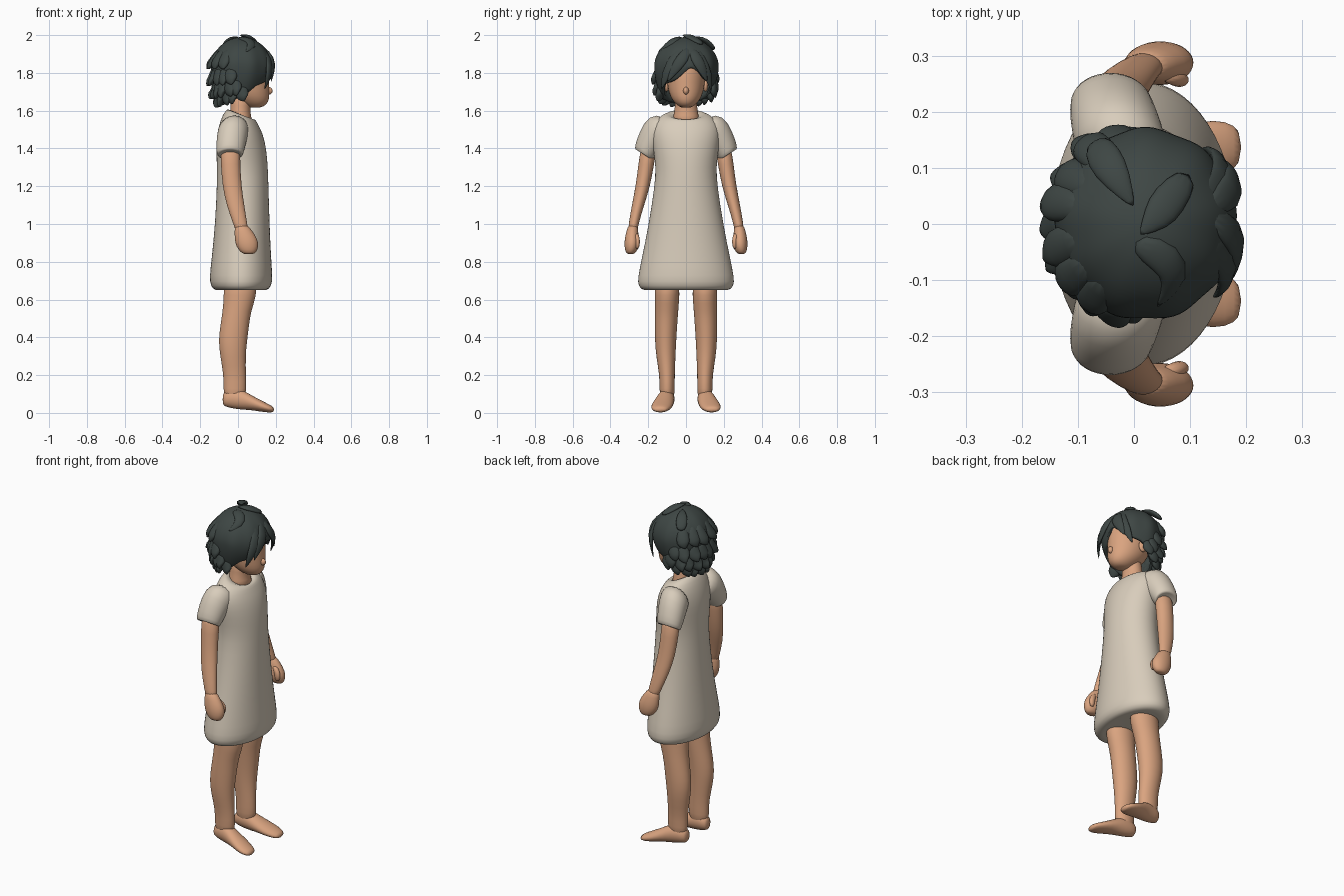
import bpy, bmesh, math, random
from mathutils import Vector

random.seed(4)
if "Cube" in bpy.data.objects:
    bpy.data.objects.remove(bpy.data.objects["Cube"])


def material(name, rgb):
    m = bpy.data.materials.new(name)
    m.use_nodes = True
    m.diffuse_color = (*rgb, 1)
    bsdf = m.node_tree.nodes["Principled BSDF"]
    bsdf.inputs["Base Color"].default_value = (*rgb, 1)
    bsdf.inputs["Roughness"].default_value = 0.8
    return m


SKIN = material("warm skin", (0.70, 0.37, 0.215))
CLOTH = material("cream cloth", (0.69, 0.61, 0.50))
HAIR = material("dark hair", (0.048, 0.062, 0.058))


def finish(name, bm, mat, levels=1):
    bmesh.ops.recalc_face_normals(bm, faces=bm.faces)
    for f in bm.faces:
        f.smooth = True
    mesh = bpy.data.meshes.new(name)
    bm.to_mesh(mesh)
    bm.free()
    mesh.materials.append(mat)
    ob = bpy.data.objects.new(name, mesh)
    bpy.context.collection.objects.link(ob)
    if levels:
        mod = ob.modifiers.new("smooth", 'SUBSURF')
        mod.levels = mod.render_levels = levels
    return ob


def skin_rings(bm, rows):
    """Bridge consecutive closed rows of vertices."""
    n = len(rows[0])
    for a, b in zip(rows, rows[1:]):
        for i in range(n):
            j = (i + 1) % n
            bm.faces.new((a[i], a[j], b[j], b[i]))


def loft(name, mat, rings, n=18):
    """Capped skin over elliptical rings given as (centre, u axis, v axis)."""
    bm = bmesh.new()
    rows = []
    for c, u, v in rings:
        c, u, v = Vector(c), Vector(u), Vector(v)
        angles = [2 * math.pi * i / n for i in range(n)]
        rows.append([bm.verts.new(c + u * math.cos(t) + v * math.sin(t)) for t in angles])
    skin_rings(bm, rows)
    bm.faces.new(rows[0])
    bm.faces.new(rows[-1])
    return finish(name, bm, mat)


def level(rings):
    """Horizontal rings from (x, y, z, x radius, y radius)."""
    return [((x, y, z), (a, 0, 0), (0, b, 0)) for x, y, z, a, b in rings]


def ball(name, mat, centre, radii):
    bm = bmesh.new()
    bmesh.ops.create_uvsphere(bm, u_segments=16, v_segments=10, radius=1)
    for v in bm.verts:
        v.co = Vector(c + p * r for c, p, r in zip(centre, v.co, radii))
    return finish(name, bm, mat, 0)


# Head, neck and face
loft("head", SKIN, level([
    (.09, 0, 1.615, .03, .025), (.09, 0, 1.63, .062, .05), (.072, 0, 1.66, .095, .077),
    (.052, 0, 1.70, .116, .094), (.04, 0, 1.75, .126, .102), (.03, 0, 1.82, .137, .107),
    (.02, 0, 1.90, .115, .09), (.02, 0, 1.95, .06, .05)]))
loft("neck", SKIN, level([
    (.015, 0, 1.52, .07, .08), (.012, 0, 1.58, .055, .066),
    (.012, 0, 1.62, .052, .058), (.02, 0, 1.70, .06, .06)]))
ball("nose", SKIN, (.163, 0, 1.705), (.02, .015, .02))

# Dress body with a tilted neckline and a tucked hem
dress = [((.018, 0, 1.56), (.05, 0, -.02), (0, .065, 0)),
         ((.018, 0, 1.585), (.064, 0, -.027), (0, .085, 0)),
         ((.014, 0, 1.575), (.082, 0, -.027), (0, .13, 0)),
         ((.008, 0, 1.54), (.10, 0, -.015), (0, .17, 0))]
dress += level([
    (.01, 0, 1.48, .122, .185), (.018, 0, 1.40, .133, .175), (.023, 0, 1.30, .136, .16),
    (.025, 0, 1.20, .137, .167), (.023, 0, 1.00, .145, .198), (.018, 0, .82, .158, .235),
    (.016, 0, .72, .168, .256), (.016, 0, .67, .163, .257), (.016, 0, .645, .135, .225),
    (.016, 0, .655, .10, .18)])
loft("dress", CLOTH, dress, 28)

# Limbs, built once for each side
for side, s in (("left", 1), ("right", -1)):
    ball(side + "_ear", SKIN, (.025, s * .103, 1.735), (.024, .014, .035))
    loft(side + "_sleeve", CLOTH, [
        ((-.015, s * .09, 1.505), (.08, 0, 0), (0, s * .02, .075)),
        ((-.025, s * .15, 1.497), (.084, 0, 0), (0, s * .05, .082)),
        ((-.036, s * .19, 1.435), (.08, 0, 0), (0, s * .058, .052)),
        ((-.042, s * .221, 1.378), (.073, 0, 0), (0, s * .052, .034)),
        ((-.042, s * .222, 1.362), (.066, 0, 0), (0, s * .047, .030)),
        ((-.042, s * .219, 1.372), (.05, 0, 0), (0, s * .035, .022))])
    loft(side + "_arm", SKIN, level([
        (-.04, s * .195, 1.42, .055, .045), (-.04, s * .21, 1.32, .052, .042),
        (-.032, s * .228, 1.20, .051, .039), (-.014, s * .254, 1.10, .048, .033),
        (.012, s * .278, 1.00, .037, .026), (.025, s * .283, .95, .034, .026)]))
    loft(side + "_hand", SKIN, level([
        (.015, s * .28, 1.0, .034, .025), (.03, s * .285, .96, .048, .031),
        (.043, s * .286, .92, .062, .040), (.05, s * .287, .88, .060, .040),
        (.055, s * .292, .85, .042, .028), (.057, s * .293, .84, .024, .015)]))
    loft(side + "_thumb", SKIN, level([
        (.055, s * .265, .955, .016, .012), (.08, s * .257, .925, .019, .014),
        (.083, s * .256, .89, .017, .013), (.08, s * .26, .867, .010, .009)]), 10)
    loft(side + "_leg", SKIN, level([
        (.012, s * .10, .72, .09, .07), (.012, s * .10, .62, .088, .066),
        (-.006, s * .103, .54, .076, .063), (-.018, s * .106, .46, .077, .060),
        (-.028, s * .108, .38, .077, .057), (-.027, s * .107, .30, .068, .052),
        (-.017, s * .10, .20, .060, .041), (-.016, s * .10, .13, .062, .041),
        (-.018, s * .10, .06, .056, .038)]))
    foot = [(-.082, .098, .07, .022, .028), (-.065, .099, .077, .038, .046),
            (0, .103, .077, .044, .06), (.06, .115, .058, .052, .042),
            (.12, .128, .037, .058, .031), (.165, .137, .023, .048, .022),
            (.192, .137, .017, .03, .013)]
    loft(side + "_foot", SKIN,
         [((x, s * y, z), (0, w, 0), (0, 0, h)) for x, y, z, w, h in foot])

# Hair cap: a dome whose skirt is short at the brow and long at the nape
CENTRE, DOME = Vector((.02, 0, 1.835)), Vector((.163, .172, .155))


def skirt(deg):
    """Hair length below the dome's rim at an angle from the face."""
    a = abs(deg - 10 if deg <= 180 else 370 - deg)
    table = [(0, .0), (30, .075), (65, .10), (95, .16), (140, .19), (190, .2)]
    for (a0, d0), (a1, d1) in zip(table, table[1:]):
        if a <= a1:
            return d0 + (d1 - d0) * (a - a0) / (a1 - a0)
    return .2


def cap_point(deg, f, scale=1.0):
    """f from -1 at the crown through 0 at the rim to 1 at the tips."""
    t = math.radians(deg)
    if f < 0:
        r, z = math.cos(-f * math.pi / 2), DOME.z * math.sin(-f * math.pi / 2)
    else:
        drop = skirt(deg)
        r, z = 1 - .3 * f * f * drop / .2, -drop * f
    r *= scale * (1 + .022 * math.sin(9 * t) * (1 - abs(f)))
    return CENTRE + Vector((DOME.x * r * math.cos(t), DOME.y * r * math.sin(t), z))


bm = bmesh.new()
steps = [-.97, -.85, -.7, -.5, -.3, -.12, 0, .25, .5, .75, 1]
rows = [[bm.verts.new(cap_point(d, f)) for d in range(0, 360, 8)] for f in steps]
skin_rings(bm, rows)
bm.faces.new(rows[0])
cap = finish("hair_cap", bm, HAIR)
shell = cap.modifiers.new("thickness", 'SOLIDIFY')
shell.thickness, shell.offset = .022, -1


def lock(name, path, width, thick):
    """Pointed flattened strand lying along a path."""
    pts = [Vector(p) for p in path]
    rings = []
    for i, p in enumerate(pts):
        along = (pts[min(i + 1, len(pts) - 1)] - pts[max(i - 1, 0)]).normalized()
        across = along.cross(p - CENTRE).normalized()
        taper = (.6, 1, .8, .06)[i]
        rings.append((p, across * width * taper, across.cross(along) * thick * taper))
    loft(name, HAIR, rings, 10)


# Fringe parted off-centre, sweeping to both sides
fringe = {
    "fringe_left": [(.11, .04, 1.945), (.165, .075, 1.87), (.155, .12, 1.79), (.12, .135, 1.70)],
    "fringe_left_inner": [(.13, .03, 1.93), (.178, .055, 1.875), (.176, .09, 1.815), (.16, .112, 1.75)],
    "fringe_right": [(.11, -.02, 1.95), (.172, -.06, 1.87), (.165, -.11, 1.79), (.14, -.13, 1.71)],
    "fringe_right_inner": [(.13, .02, 1.935), (.184, -.02, 1.875), (.183, -.06, 1.82), (.175, -.10, 1.75)],
    "crown_left": [(-.07, .15, 1.92), (-.055, .12, 1.955), (-.03, .08, 1.985), (.0, .03, 1.99)],
    "crown_front": [(.10, .09, 1.95), (.06, .04, 1.982), (.04, .01, 1.995), (.01, -.02, 2.0)],
    "crown_right": [(.0, -.03, 1.985), (.06, -.06, 1.975), (.08, -.10, 1.945), (.04, -.15, 1.91)]}
for name, path in fringe.items():
    lock(name, path, .036, .016)

# Spiky tufts around the back and sides, in staggered rows
for row, (f, reach, start, count) in enumerate([(-.12, .2, 128, 6), (.3, .2, 112, 9),
                                                (.65, .21, 100, 10), (.88, .17, 92, 10)]):
    for i in range(count):
        deg = start + (360 - 2 * start) * i / (count - 1) + random.uniform(-4, 4)
        tip = reach * random.uniform(.6, 1.15) * (.55 + .45 * -math.cos(math.radians(deg)))
        fall = Vector((0, 0, -1))
        path = [cap_point(deg, f - .3, .88), cap_point(deg, f, .98) + fall * .005,
                cap_point(deg + 2, f, 1 + tip * .5) + fall * .025,
                cap_point(deg + 5, f, 1 + tip) + fall * .045]
        lock(f"tuft_{row + 1}_{i + 1}", path, .042, .024)
